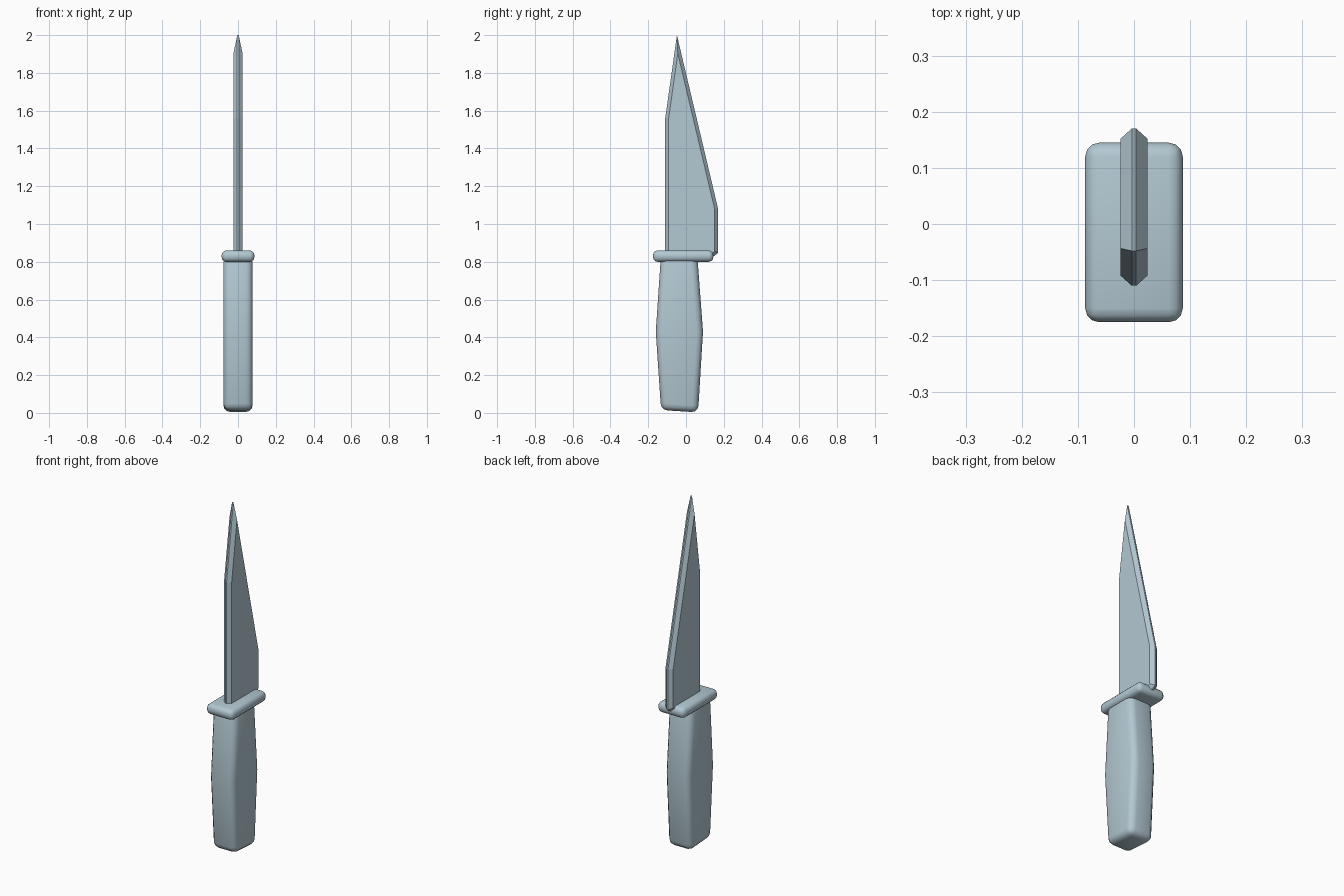
import bpy
import bmesh

if "Cube" in bpy.data.objects:
    bpy.data.objects.remove(bpy.data.objects["Cube"], do_unlink=True)

# One pale blue-grey material for every part
steel = bpy.data.materials.new("pale_blue_grey")
steel.use_nodes = True
colour = (0.45, 0.58, 0.645, 1)
steel.diffuse_color = colour
steel.node_tree.nodes["Principled BSDF"].inputs["Base Color"].default_value = colour


def side_prism(name, outline, half_width, bevel=0, ground=None):
    """Extrude a (y, z) outline across x; round it or grind its sides."""
    bm = bmesh.new()
    face = bm.faces.new([bm.verts.new((-half_width, y, z)) for y, z in outline])
    extruded = bmesh.ops.extrude_face_region(bm, geom=[face], use_keep_orig=True)["geom"]
    verts = [v for v in extruded if isinstance(v, bmesh.types.BMVert)]
    bmesh.ops.translate(bm, verts=verts, vec=(2 * half_width, 0, 0))
    bmesh.ops.recalc_face_normals(bm, faces=bm.faces)
    if ground:
        inset, depth = ground
        caps = [f for f in bm.faces if abs(f.normal.x) > 0.9]
        bmesh.ops.inset_individual(bm, faces=caps, thickness=inset, depth=depth,
                                   use_even_offset=True)
    mesh = bpy.data.meshes.new(name)
    bm.to_mesh(mesh)
    bm.free()
    mesh.materials.append(steel)
    obj = bpy.data.objects.new(name, mesh)
    bpy.context.collection.objects.link(obj)
    if bevel:
        mod = obj.modifiers.new("rounding", "BEVEL")
        mod.width = bevel
        mod.segments = 3
        mod.limit_method = "ANGLE"
        mod.angle_limit = 0.6
        bpy.context.view_layer.objects.active = obj
        bpy.ops.object.select_all(action="DESELECT")
        obj.select_set(True)
        bpy.ops.object.modifier_apply(modifier=mod.name)
        bpy.ops.object.shade_smooth_by_angle(angle=0.6)
    return obj


# Handle with a swollen middle and slanted butt
side_prism("handle", [(-0.132, 0.015), (0.064, 0.003), (0.09, 0.43),
                      (0.06, 0.83), (-0.133, 0.83), (-0.16, 0.43)],
           0.077, bevel=0.035)

# Rounded guard
side_prism("guard", [(-0.175, 0.8), (0.145, 0.8), (0.145, 0.86), (-0.175, 0.86)],
           0.087, bevel=0.025)

# Blade with ground edges and a pointed tip
side_prism("blade", [(-0.11, 0.83), (0.148, 0.83), (0.17, 0.847),
                     (0.17, 1.08), (-0.048, 2.0), (-0.11, 1.56)],
           0.004, ground=(0.018, 0.02))
